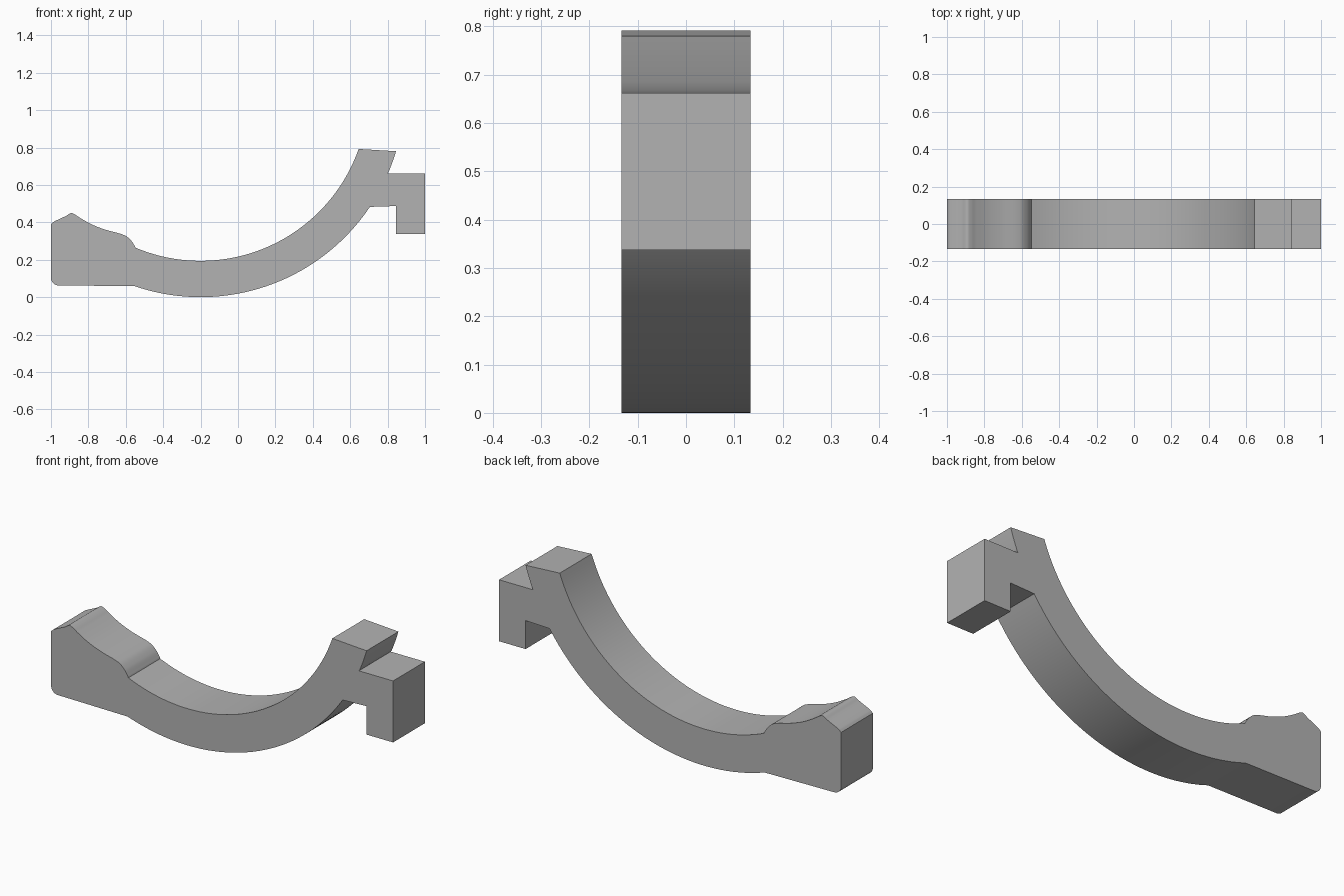
import bpy, bmesh, math
from mathutils import Vector
from mathutils.geometry import interpolate_bezier

if "Cube" in bpy.data.objects:
    bpy.data.objects.remove(bpy.data.objects["Cube"], do_unlink=True)

HALF_WIDTH = 0.133
CENTRE = Vector((-0.2, 1.09))
INNER, OUTER = 0.896, 1.09


def arc(centre, radius, start, end, steps):
    """Points along a circle, angles in radians."""
    return [centre + radius * Vector((math.cos(a), math.sin(a)))
            for a in (start + (end - start) * i / steps for i in range(steps + 1))]


def bow(radius, x_from, x_to, steps=48):
    """Lower part of a circle about the shared centre, between two x positions."""
    a, b = (-math.acos((x - CENTRE.x) / radius) for x in (x_from, x_to))
    return arc(CENTRE, radius, a, b, steps)


def spline(points, steps=8):
    """Smooth curve through the given points."""
    p = [Vector(q) for q in points]
    tangent = [(p[min(i + 1, len(p) - 1)] - p[max(i - 1, 0)]).normalized() for i in range(len(p))]
    out = []
    for i in range(len(p) - 1):
        reach = (p[i + 1] - p[i]).length / 3
        out += interpolate_bezier(p[i], p[i] + tangent[i] * reach,
                                  p[i + 1] - tangent[i + 1] * reach, p[i + 1], steps + 1)[:-1]
    return [Vector(q[:2]) for q in out] + [p[-1]]


# Underside of the bow, then the hook and the clipped tip
outline = bow(OUTER, -0.552, 0.705)
outline += [Vector(q) for q in ((0.845, 0.487), (0.845, 0.337), (1, 0.337), (1, 0.662), (0.8, 0.662))]
outline += bow(OUTER, 0.805, 0.845, 6)
# Inside of the bow
outline += bow(INNER, 0.645, -0.548)
# Shaped top of the end pad
outline += spline([(-0.55, 0.27), (-0.572, 0.303), (-0.607, 0.331), (-0.71, 0.361), (-0.78, 0.388),
                   (-0.845, 0.424), (-0.872, 0.442), (-0.893, 0.449), (-0.92, 0.434), (-0.985, 0.403),
                   (-1, 0.39)])
# Rounded lower corner of the end pad
outline += arc(Vector((-0.96, 0.103)), 0.04, math.pi, 1.5 * math.pi, 10)

# Extrude the outline across the width
bm = bmesh.new()
face = bm.faces.new([bm.verts.new((p.x, -HALF_WIDTH, p.y)) for p in outline])
extruded = bmesh.ops.extrude_face_region(bm, geom=[face])["geom"]
bmesh.ops.translate(bm, vec=(0, 2 * HALF_WIDTH, 0),
                    verts=[v for v in extruded if isinstance(v, bmesh.types.BMVert)])
bmesh.ops.remove_doubles(bm, verts=bm.verts, dist=0.0005)
bmesh.ops.recalc_face_normals(bm, faces=bm.faces)
mesh = bpy.data.meshes.new("curved_bracket")
bm.to_mesh(mesh)
bm.free()

bracket = bpy.data.objects.new("curved_bracket", mesh)
bpy.context.collection.objects.link(bracket)

# Plain grey
grey = bpy.data.materials.new("plain_grey")
grey.use_nodes = True
colour = (0.45, 0.45, 0.45, 1)
grey.diffuse_color = colour
grey.node_tree.nodes["Principled BSDF"].inputs["Base Color"].default_value = colour
mesh.materials.append(grey)

bpy.context.view_layer.objects.active = bracket
bracket.select_set(True)
bpy.ops.object.shade_smooth_by_angle(angle=math.radians(25))
